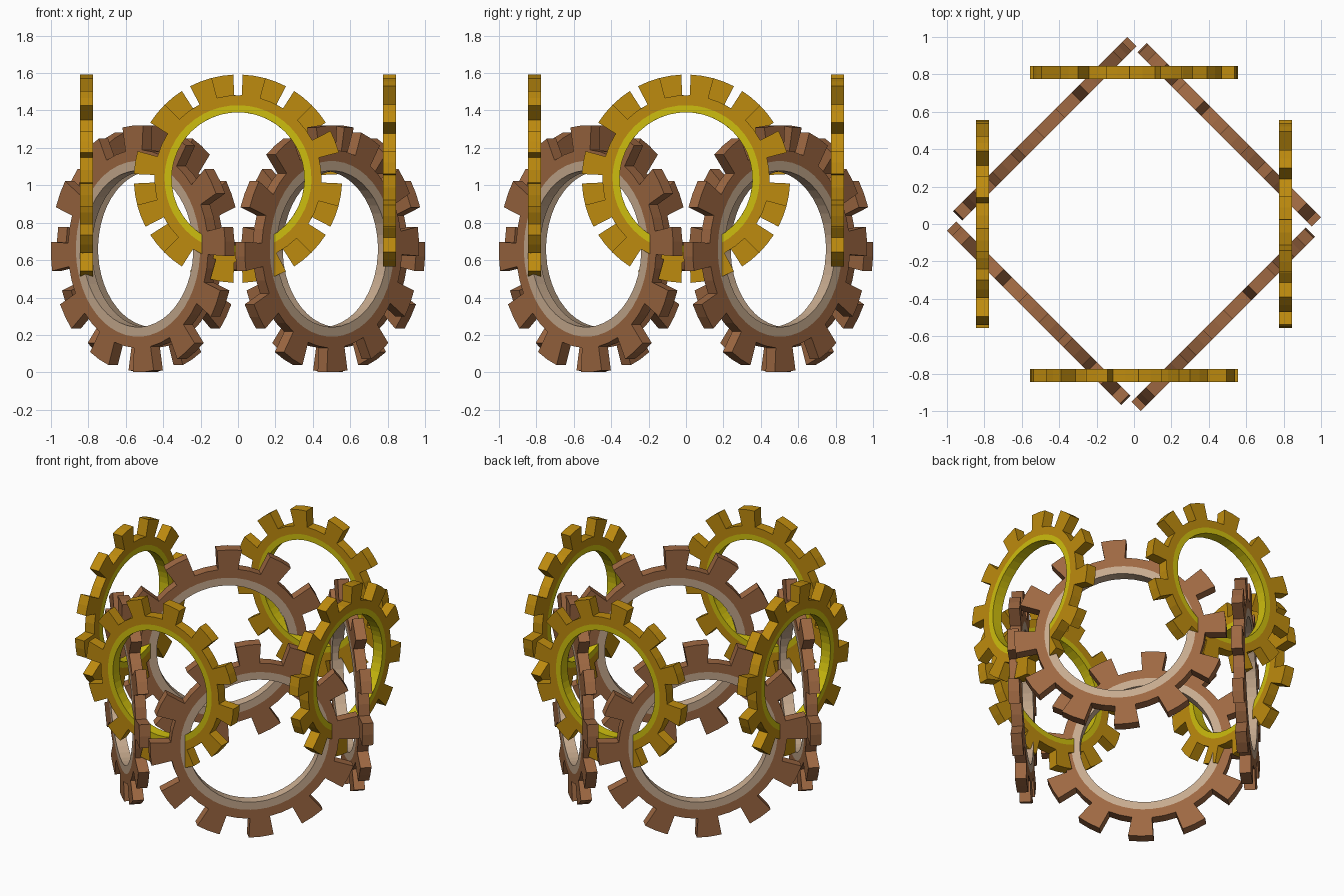
import bpy, bmesh, math
from mathutils import Matrix, Vector

if "Cube" in bpy.data.objects:
    bpy.data.objects.remove(bpy.data.objects["Cube"])


def material(name, rgb):
    def lin(c):
        c /= 255
        return c / 12.92 if c <= 0.04045 else ((c + 0.055) / 1.055) ** 2.4
    m = bpy.data.materials.new(name)
    m.diffuse_color = (*[lin(c) for c in rgb], 1)
    m.use_nodes = True
    m.node_tree.nodes["Principled BSDF"].inputs["Base Color"].default_value = m.diffuse_color
    return m


BROWN = material("brown_metal", (158, 104, 66))
TAN = material("pale_tan_rim", (198, 170, 142))
GOLD = material("dark_gold", (190, 139, 14))
YELLOW = material("yellow_rim", (206, 190, 14))

TEETH = 12
PITCH = math.tau / TEETH


def gear(name, radii, half_tooth, thick, phase, body, rim, matrix):
    """Ring gear in the XZ plane, outside face towards -Y, phase clockwise."""
    hole, band, root, tip = radii
    steps = [-half_tooth, 0, half_tooth, PITCH / 2]
    angles = [k * PITCH + s + phase for k in range(TEETH) for s in steps]
    n = len(angles)
    bm = bmesh.new()

    def circle(r, y):
        return [bm.verts.new((r * math.sin(a), y, r * math.cos(a))) for a in angles]

    def quad(a, b, c, d, mat):
        bm.faces.new((a, b, c, d)).material_index = mat

    sides = []
    for y in (-thick / 2, thick / 2):
        sides.append([circle(r, y) for r in (hole, band, root)])
    # tip vertices exist only across the teeth
    tips = [{i: bm.verts.new((tip * math.sin(a), y, tip * math.cos(a)))
             for i, a in enumerate(angles) if i % 4 != 3}
            for y in (-thick / 2, thick / 2)]
    f, b = sides
    for i in range(n):
        j = (i + 1) % n
        for s in sides:                                   # flat faces
            quad(s[0][i], s[0][j], s[1][j], s[1][i], 1)   # coloured rim
            quad(s[1][i], s[1][j], s[2][j], s[2][i], 0)   # body
        quad(f[0][i], f[0][j], b[0][j], b[0][i], 1)       # bore
        if i % 4 < 2:                                     # tooth
            for s, t in zip(sides, tips):
                quad(s[2][i], s[2][j], t[j], t[i], 0)
            quad(tips[0][i], tips[0][j], tips[1][j], tips[1][i], 0)
        else:                                             # gap floor
            quad(f[2][i], f[2][j], b[2][j], b[2][i], 0)
        if i % 4 in (0, 2):                               # tooth flank
            quad(f[2][i], tips[0][i], tips[1][i], b[2][i], 0)
    bmesh.ops.recalc_face_normals(bm, faces=bm.faces)
    me = bpy.data.meshes.new(name)
    bm.to_mesh(me)
    bm.free()
    me.materials.append(body)
    me.materials.append(rim)
    ob = bpy.data.objects.new(name, me)
    bpy.context.collection.objects.link(ob)
    ob.matrix_world = matrix
    return ob


for k in range(4):
    # small gold gears on the four sides
    turn = Matrix.Rotation(k * math.pi / 2, 4, 'Z')
    gear(f"gold_gear_{k + 1}", (0.355, 0.393, 0.447, 0.557), math.radians(6.4), 0.07,
         math.radians(9), GOLD, YELLOW,
         turn @ Matrix.Translation((0, -0.81, 1.035)))
    # large brown gears on the four diagonals
    turn = Matrix.Rotation((k - 0.5) * math.pi / 2, 4, 'Z')
    gear(f"brown_gear_{k + 1}", (0.418, 0.47, 0.53, 0.66), math.radians(6.8), 0.07,
         math.radians(-3.5), BROWN, TAN,
         turn @ Matrix.Translation((-0.023, -0.698, 0.66)))
